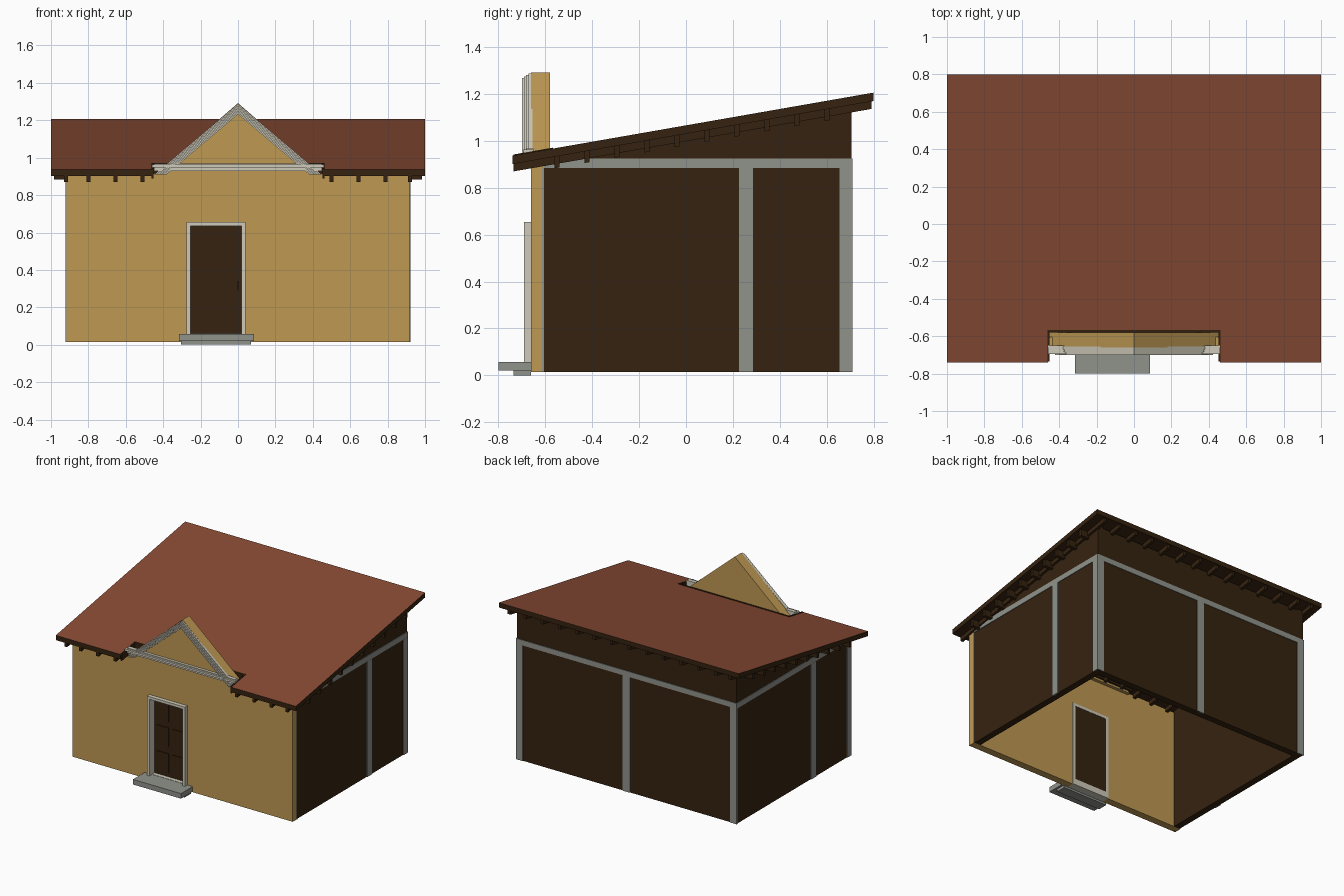
import bpy, bmesh
from mathutils import Vector

if "Cube" in bpy.data.objects:
    bpy.data.objects.remove(bpy.data.objects["Cube"])

def material(name, r, g, b):
    m = bpy.data.materials.new(name)
    m.diffuse_color = (r, g, b, 1)
    m.use_nodes = True
    m.node_tree.nodes["Principled BSDF"].inputs["Base Color"].default_value = m.diffuse_color
    return m

STUCCO = material("ochre stucco", 0.52, 0.32, 0.088)
TILE = material("red roof", 0.25, 0.07, 0.036)
WOOD = material("dark wood", 0.036, 0.0165, 0.005)
GREY = material("grey timber", 0.28, 0.29, 0.26)
TRIM = material("pale trim", 0.62, 0.59, 0.49)

def prism(name, pts, place, a, b, mat):
    """Extrude a 2D outline from a to b; place(u, v, w) gives the 3D point."""
    bm = bmesh.new()
    lo = [bm.verts.new(place(u, v, a)) for u, v in pts]
    hi = [bm.verts.new(place(u, v, b)) for u, v in pts]
    n = len(pts)
    bm.faces.new(lo)
    bm.faces.new(hi)
    for i in range(n):
        j = (i + 1) % n
        bm.faces.new((lo[i], lo[j], hi[j], hi[i]))
    bmesh.ops.recalc_face_normals(bm, faces=bm.faces)
    me = bpy.data.meshes.new(name)
    bm.to_mesh(me)
    bm.free()
    me.materials.append(mat)
    ob = bpy.data.objects.new(name, me)
    bpy.context.collection.objects.link(ob)
    return ob

def front(u, v, w): return Vector((u, w, v))   # outline in xz, extruded along y
def side(u, v, w): return Vector((w, u, v))    # outline in yz, extruded along x

def box(name, x0, x1, y0, y1, z0, z1, mat):
    return prism(name, [(x0, z0), (x1, z0), (x1, z1), (x0, z1)], front, y0, y1, mat)

def roof_z(y): return 0.937 + 0.1745 * (y + 0.74)

def sloped(name, x0, x1, y0, y1, top, bottom, mat):
    """Beam that follows the roof pitch, offsets measured below the roof top."""
    pts = [(y0, roof_z(y0) - bottom), (y1, roof_z(y1) - bottom),
           (y1, roof_z(y1) - top), (y0, roof_z(y0) - top)]
    return prism(name, pts, side, x0, x1, mat)

BASE = 0.015
SLAB = 0.036

# Front stucco wall with the door opening
prism("front_wall", [(-0.918, BASE), (-0.275, BASE), (-0.275, 0.655), (0.04, 0.655), (0.04, BASE),
                     (0.918, BASE), (0.918, 0.915), (-0.918, 0.915)], front, -0.66, -0.605, STUCCO)

# Dark side walls rising with the roof, and the back wall
for label, x0, x1, y0 in (("right", 0.865, 0.915, -0.605), ("left", -0.915, -0.865, -0.605)):
    prism(label + "_wall", [(y0, BASE), (0.705, BASE), (0.705, roof_z(0.705) - SLAB),
                            (y0, roof_z(y0) - SLAB)], side, x0, x1, WOOD)
box("back_wall", -0.865, 0.865, 0.655, 0.705, BASE, roof_z(0.655) - SLAB, WOOD)
box("left_wall_end", -0.92, -0.9, -0.655, -0.605, BASE, 0.885, WOOD)

# Grey posts and top beams standing just proud of the walls
BEAM0, BEAM1 = 0.885, 0.925
box("right_top_beam", 0.91, 0.92, -0.605, 0.71, BEAM0, BEAM1, GREY)
box("left_top_beam", -0.92, -0.91, -0.657, 0.71, BEAM0, BEAM1, GREY)
box("back_top_beam", -0.92, 0.92, 0.70, 0.71, BEAM0, BEAM1, GREY)
for name, sx, y0, y1 in (("right_middle_post", 1, 0.225, 0.285), ("right_back_post", 1, 0.655, 0.71),
                         ("right_front_post", 1, -0.615, -0.605),
                         ("left_middle_post", -1, -0.235, -0.175), ("left_front_post", -1, -0.657, -0.605)):
    xs = sorted((0.91 * sx, 0.921 * sx))
    box(name, xs[0], xs[1], y0, y1, BASE, BEAM0, GREY)
for i, (x0, x1) in enumerate(((-0.92, -0.865), (-0.03, 0.03), (0.865, 0.92))):
    box("back_post_%d" % i, x0, x1, 0.70, 0.71, BASE, BEAM0, GREY)

# Roof slab with a notch for the pediment: red on top, dark edges and underside
plan = [(-1, -0.74), (-0.46, -0.74), (-0.46, -0.572), (0.46, -0.572), (0.46, -0.74),
        (1, -0.74), (1, 0.8), (-1, 0.8)]
roof = prism("roof", plan, lambda u, v, w: Vector((u, v, roof_z(v) - w)), 0, SLAB, WOOD)
roof.data.materials.append(TILE)
for p in roof.data.polygons:
    if p.normal.z > 0.5:
        p.material_index = 1

# Dark edging round the notch
for s in (-1, 1):
    xs = sorted((0.453 * s, 0.463 * s))
    sloped("notch_side_edge", xs[0], xs[1], -0.735, -0.568, -0.004, 0.05, WOOD)
sloped("notch_back_edge", -0.463, 0.463, -0.58, -0.568, -0.004, 0.05, WOOD)

# Rafters under the roof, and short lookouts along both side eaves
for x in [-0.92] + [-0.80 + 0.1445 * i for i in range(12)] + [0.92]:
    y0 = -0.735 if abs(x) > 0.47 else -0.57
    sloped("rafter", x - 0.011, x + 0.011, y0, 0.792, SLAB, 0.068, WOOD)
for s in (-1, 1):
    for i in range(10):
        y = -0.55 + 0.128 * i
        xs = sorted((0.90 * s, 0.985 * s))
        sloped("lookout", xs[0], xs[1], y - 0.011, y + 0.011, SLAB, 0.085, WOOD)

# Pediment body
prism("pediment", [(-0.452, 0.9), (0.452, 0.9), (0, 1.292)], front, -0.66, -0.58, STUCCO)

# Stepped raking cornice: nested chevrons, each standing further forward
PITCH = 0.845
for i, (outer, inner, y) in enumerate(((1.288, 1.232, -0.672), (1.281, 1.240, -0.682),
                                       (1.274, 1.248, -0.691), (1.267, 1.256, -0.70))):
    xo, xi = (outer - 0.91) / PITCH, (inner - 0.91) / PITCH
    prism("raking_cornice_%d" % i, [(-xo, 0.91), (0, outer), (xo, 0.91), (xi, 0.91), (0, inner), (-xi, 0.91)],
          front, y, -0.655, TRIM)

# Stepped horizontal cornice
box("cornice_lower", -0.45, 0.45, -0.68, -0.65, 0.93, 0.968, TRIM)
box("cornice_upper", -0.46, 0.46, -0.695, -0.65, 0.948, 0.963, TRIM)

# Door frame lining the opening
box("door_frame_left", -0.275, -0.255, -0.69, -0.60, 0.055, 0.655, TRIM)
box("door_frame_right", 0.02, 0.04, -0.69, -0.60, 0.055, 0.655, TRIM)
box("door_frame_top", -0.255, 0.02, -0.69, -0.60, 0.635, 0.655, TRIM)
box("door_sill", -0.275, 0.04, -0.66, -0.60, BASE, 0.06, TRIM)

# Door leaf with six panels and a handle
box("door", -0.255, 0.02, -0.63, -0.602, 0.06, 0.635, WOOD)
for z in (0.09, 0.285, 0.475):
    for x in (-0.235, -0.10):
        box("door_panel", x, x + 0.10, -0.637, -0.628, z, z + 0.145, WOOD)
box("door_handle", -0.003, 0.005, -0.655, -0.628, 0.29, 0.34, WOOD)

# Two stone steps
box("step_lower", -0.305, 0.07, -0.735, -0.66, 0.0, 0.022, GREY)
box("step_upper", -0.315, 0.085, -0.80, -0.66, 0.02, 0.058, GREY)
